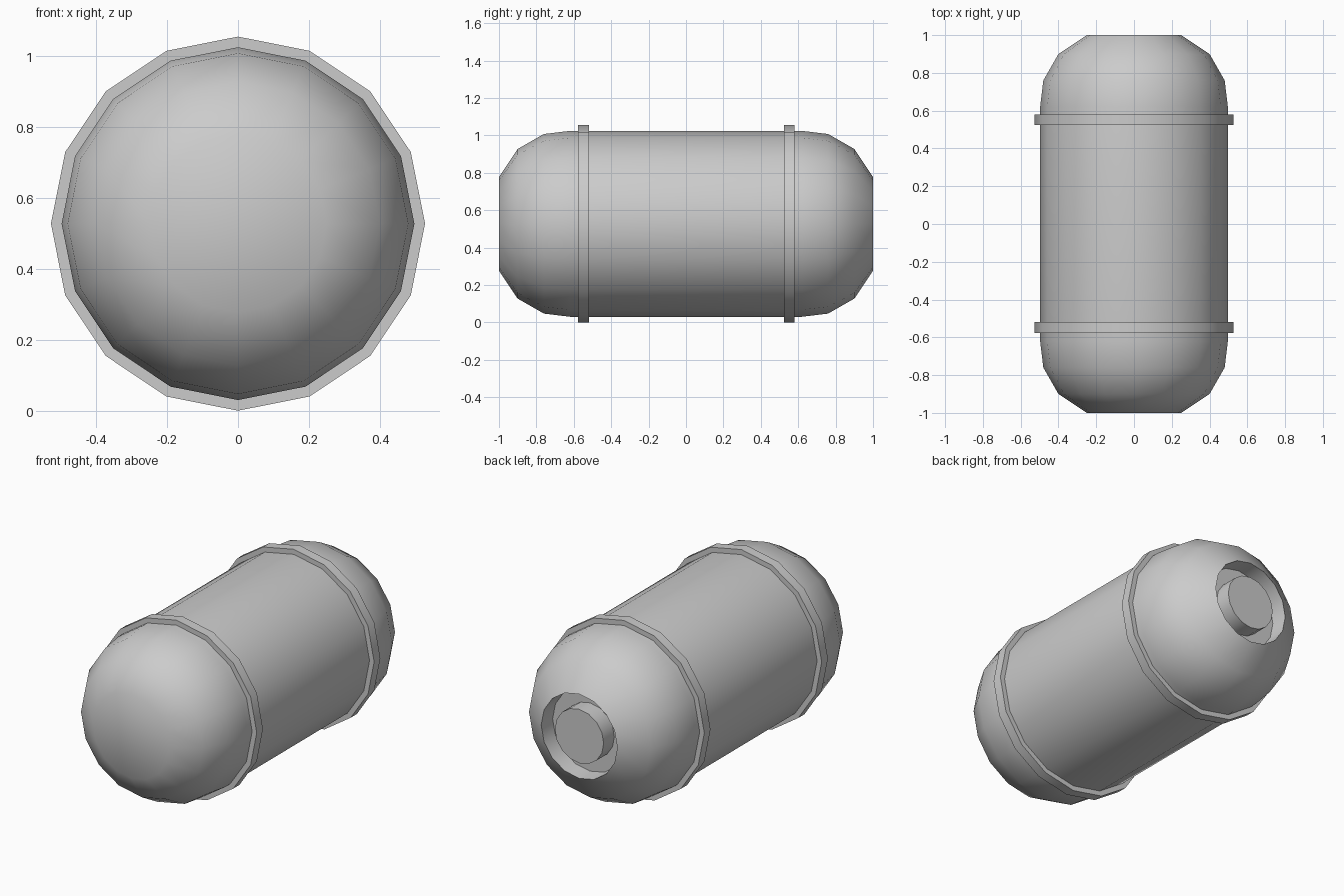
import bpy, bmesh
from math import sin, cos, pi, radians

if "Cube" in bpy.data.objects:
    bpy.data.objects.remove(bpy.data.objects["Cube"])

SIDES = 16
CZ = 0.527  # height of the tank axis


def lathe(name, profile, cap_start=False, cap_end=False, loop=False):
    """Revolve (y, radius) points around the horizontal y axis."""
    bm = bmesh.new()
    rows = [[bm.verts.new((r * sin(2 * pi * i / SIDES), y, CZ + r * cos(2 * pi * i / SIDES)))
             for i in range(SIDES)] for y, r in profile]
    pairs = list(zip(rows, rows[1:])) + ([(rows[-1], rows[0])] if loop else [])
    for a, b in pairs:
        for i in range(SIDES):
            j = (i + 1) % SIDES
            bm.faces.new((a[i], a[j], b[j], b[i]))
    if cap_start:
        bm.faces.new(rows[0])
    if cap_end:
        bm.faces.new(rows[-1])
    bmesh.ops.recalc_face_normals(bm, faces=bm.faces)
    mesh = bpy.data.meshes.new(name)
    bm.to_mesh(mesh)
    bm.free()
    mesh.shade_smooth()
    mesh.set_sharp_from_angle(angle=radians(40))
    obj = bpy.data.objects.new(name, mesh)
    bpy.context.collection.objects.link(obj)
    return obj


# Tank shell: closed rounded front, straight middle, rounded back with a recess
cap = [(1.0, 0.25), (0.9, 0.40), (0.76, 0.48), (0.62, 0.497)]
shell = [(-y, r) for y, r in cap] + cap[::-1] + [(0.9, 0.245)]
lathe("tank_shell", shell, cap_start=True, cap_end=True)

# Round plug standing inside the back recess
lathe("back_plug", [(0.89, 0.16), (1.0, 0.16)], cap_start=True, cap_end=True)

# Two raised bands
for name, y in (("front_band", -0.548), ("back_band", 0.552)):
    lathe(name, [(y - 0.029, 0.485), (y - 0.029, 0.527),
                 (y + 0.029, 0.527), (y + 0.029, 0.485)], loop=True)
